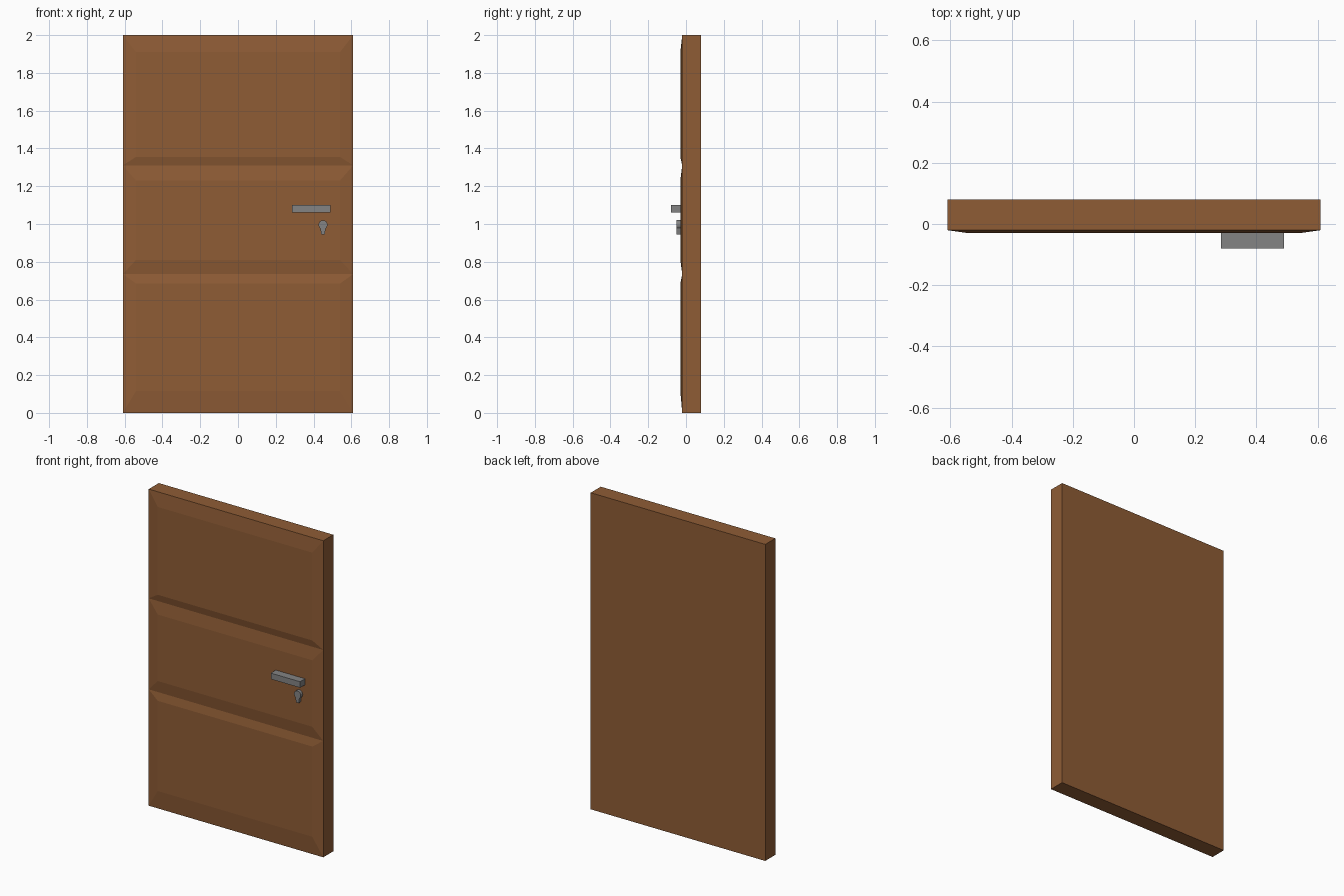
import bpy, bmesh, math

if "Cube" in bpy.data.objects:
    bpy.data.objects.remove(bpy.data.objects["Cube"])


def material(name, rgb):
    m = bpy.data.materials.new(name)
    m.diffuse_color = (*rgb, 1)
    m.use_nodes = True
    m.node_tree.nodes["Principled BSDF"].inputs["Base Color"].default_value = m.diffuse_color
    return m


wood = material("brown wood", (0.275, 0.108, 0.036))
metal = material("grey metal", (0.23, 0.23, 0.23))


def finish(name, bm, mat):
    bmesh.ops.recalc_face_normals(bm, faces=bm.faces)
    mesh = bpy.data.meshes.new(name)
    bm.to_mesh(mesh)
    bm.free()
    mesh.materials.append(mat)
    ob = bpy.data.objects.new(name, mesh)
    bpy.context.collection.objects.link(ob)
    return ob


def box(name, x0, x1, y0, y1, z0, z1, mat):
    bm = bmesh.new()
    bmesh.ops.create_cube(bm, size=1)
    for v in bm.verts:
        v.co = ((x0 + x1) / 2 + v.co.x * (x1 - x0),
                (y0 + y1) / 2 + v.co.y * (y1 - y0),
                (z0 + z1) / 2 + v.co.z * (z1 - z0))
    return finish(name, bm, mat)


def prism(name, outline, y0, y1, mat):
    """Extrude an x-z outline along y."""
    bm = bmesh.new()
    face = bm.faces.new([bm.verts.new((x, y0, z)) for x, z in outline])
    ext = bmesh.ops.extrude_face_region(bm, geom=[face])
    for v in ext["geom"]:
        if isinstance(v, bmesh.types.BMVert):
            v.co.y = y1
    return finish(name, bm, mat)


# Door slab with three bevelled raised panels on the front
W, FRONT, RAISED, BACK = 0.61, -0.02, -0.03, 0.08
INNER = 0.54
seams = [0, 0.735, 1.31, 2.0]
fields = [(0.115, 0.685), (0.81, 1.23), (1.355, 1.91)]

bm = bmesh.new()


def row(y, z, w=W):
    return [bm.verts.new((-w, y, z)), bm.verts.new((w, y, z))]


front = [row(FRONT, z) for z in seams]
back = [row(BACK, z) for z in (0, 2.0)]
for i, (z0, z1) in enumerate(fields):
    (a, b), (d, c) = front[i], front[i + 1]
    (e, f), (h, g) = row(RAISED, z0, INNER), row(RAISED, z1, INNER)
    outer, inner = [a, b, c, d], [e, f, g, h]
    bm.faces.new(inner)
    for k in range(4):
        n = (k + 1) % 4
        bm.faces.new((outer[k], outer[n], inner[n], inner[k]))
bm.faces.new((back[0][0], back[1][0], back[1][1], back[0][1]))
bm.faces.new((front[0][0], back[0][0], back[0][1], front[0][1]))
bm.faces.new((front[3][0], front[3][1], back[1][1], back[1][0]))
for s in (0, 1):
    bm.faces.new([r[s] for r in front] + [back[1][s], back[0][s]])
finish("door_slab", bm, wood)

# Bar handle
box("handle", 0.285, 0.49, -0.08, -0.03, 1.062, 1.1, metal)

# Keyhole plate: round head and tapered stem
cx, cz, r = 0.45, 0.996, 0.024
a0 = math.radians(-55)
arc = math.radians(290)
outline = [(cx + r * math.cos(a0 + arc * k / 12), cz + r * math.sin(a0 + arc * k / 12))
           for k in range(13)]
outline += [(cx - 0.009, 0.945), (cx + 0.009, 0.945)]
prism("keyhole", outline, -0.03, -0.05, metal)
